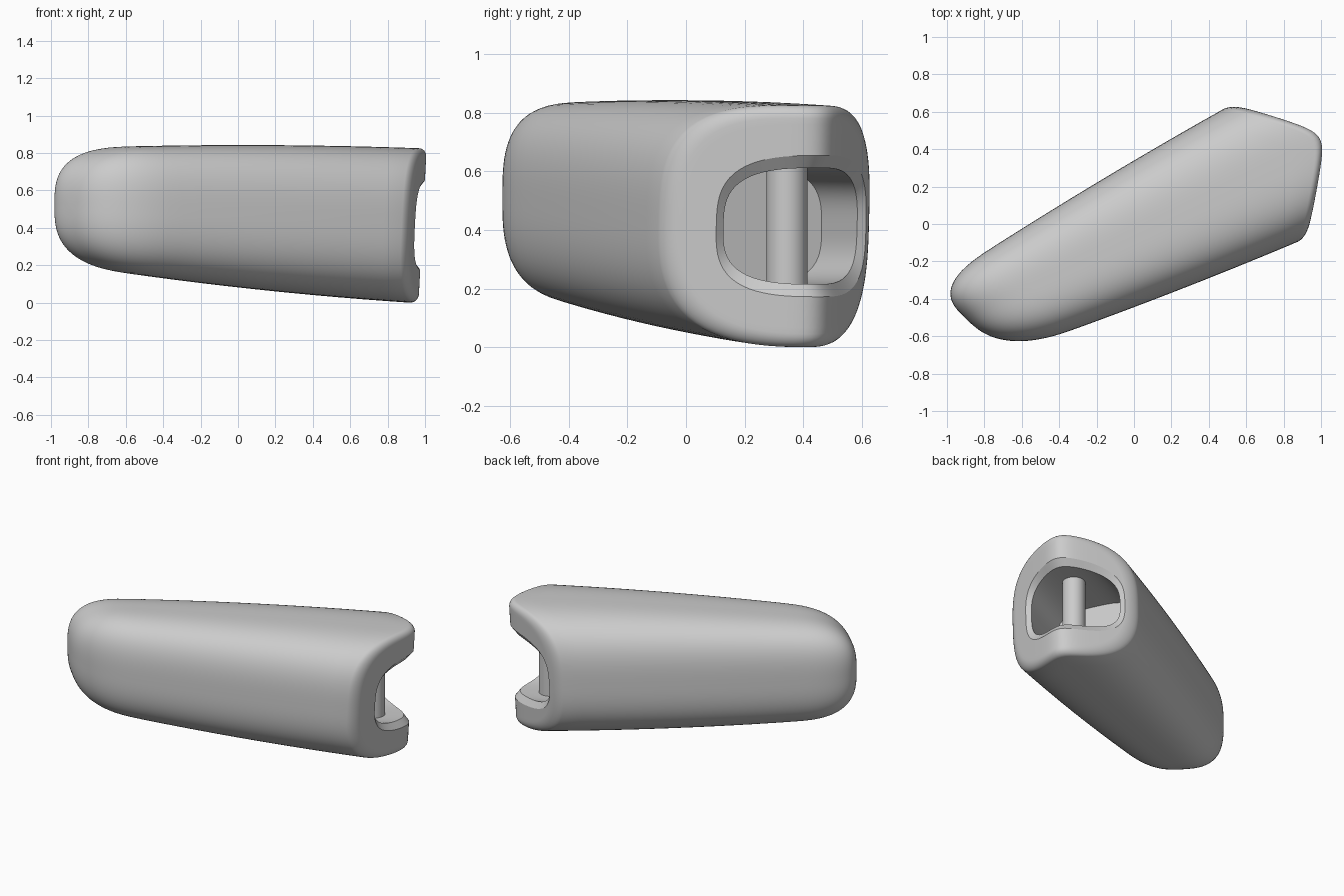
import bpy, bmesh
from math import cos, sin, pi, radians, log, exp

cube = bpy.data.objects.get("Cube")
if cube:
    bpy.data.objects.remove(cube, do_unlink=True)

grey = bpy.data.materials.new("light_grey")
grey.use_nodes = True
grey.diffuse_color = (0.6, 0.6, 0.6, 1)
grey.node_tree.nodes["Principled BSDF"].inputs["Base Color"].default_value = grey.diffuse_color

ANGLE = radians(26)
SIDES = 96
MID = -0.062


def world(u, v, z):
    """Along-body u and sideways v to the tilted frame."""
    return (u * cos(ANGLE) - v * sin(ANGLE), u * sin(ANGLE) + v * cos(ANGLE), z)


def squircle(i, top, low):
    a = 2 * pi * i / SIDES
    c, s = cos(a), sin(a)
    p = top if s > 0 else low
    r = (abs(c) ** p + abs(s) ** p) ** (-1 / p)
    return c * r, s * r


def body_point(i, u, scale=1, inset=0):
    """Point on the tapering body section at u."""
    c, s = squircle(i, 3.1, 2.8)
    half_w = 0.355 + 0.085 * u - 0.02 * u * u
    top = 0.842 - 0.016 * u * u
    low = 0.08 - 0.1 * u + 0.02 * u * u
    v = MID + c * (half_w * scale - inset)
    z = (top + low) / 2 + s * ((top - low) / 2 * scale - inset)
    return v, z


def end_u(v, z):
    """Ridged open end: two slanted planes, softly joined."""
    k = 0.065
    a = 1.113 - 1.03 * v
    b = 1.141 + 0.72 * v
    return -k * log(exp(-a / k) + exp(-b / k)) + 0.058 * (z - 0.65)


def cap_point(i, u, scale):
    """Point on the closed end, skewed across its width."""
    v, z = body_point(i, u, scale)
    for n in range(3):
        skewed = u - 0.37 * (v - MID)
        v, z = body_point(i, skewed, scale)
    return skewed, v, z


def hole_point(i, grow_v, grow_z):
    c, s = squircle(i, 3.1, 3.1)
    return -0.014 + c * (0.275 + grow_v), 0.413 + s * (0.198 + grow_z)


rings = []
# Rounded closed end
for j in range(1, 19):
    a = j / 18 * pi / 2
    u = -0.62 - 0.41 * cos(a) ** 0.68
    rings.append([cap_point(i, u, sin(a) ** 0.68) for i in range(SIDES)])

# Tapering sides, up to the rounded lip
LIP = 0.045
start = rings[-1]
for j in range(1, 13):
    ring = []
    for i in range(SIDES):
        v, z = body_point(i, 0.85)
        for n in range(4):
            stop = end_u(v, z) - LIP
            v, z = body_point(i, stop)
        u = start[i][0] + (stop - start[i][0]) * j / 12
        ring.append((u, *body_point(i, u)))
    rings.append(ring)

# Rounded lip
last = rings[-1]
for j in range(1, 7):
    a = j / 6 * pi / 2
    ring = []
    for i in range(SIDES):
        v, z = body_point(i, last[i][0], 1, LIP * (1 - cos(a)))
        ring.append((end_u(v, z) - LIP * (1 - sin(a)), v, z))
    rings.append(ring)

# End face running in to the opening
edge = rings[-1]
for j in range(1, 7):
    t = j / 6
    ring = []
    for i in range(SIDES):
        hv, hz = hole_point(i, 0.033, 0.043)
        v = edge[i][1] * (1 - t) + hv * t
        z = edge[i][2] * (1 - t) + hz * t
        ring.append((end_u(v, z), v, z))
    rings.append(ring)

# Chamfered opening and pocket walls
pocket = [hole_point(i, 0, 0) for i in range(SIDES)]
rings.append([(end_u(v, z) - 0.035, v, z) for v, z in pocket])
rings.append([(0.52, v, z) for v, z in pocket])

bm = bmesh.new()
loops = [[bm.verts.new(world(*p)) for p in ring] for ring in rings]
for a, b in zip(loops, loops[1:]):
    for i in range(SIDES):
        n = (i + 1) % SIDES
        bm.faces.new((a[i], a[n], b[n], b[i]))
tip = bm.verts.new(world(*cap_point(0, -1.03, 0)))
for i in range(SIDES):
    bm.faces.new((tip, loops[0][(i + 1) % SIDES], loops[0][i]))
bm.faces.new(loops[-1])
bmesh.ops.recalc_face_normals(bm, faces=bm.faces)
mesh = bpy.data.meshes.new("shell")
bm.to_mesh(mesh)
bm.free()
shell = bpy.data.objects.new("shell", mesh)
bpy.context.collection.objects.link(shell)

# Upright pin across the opening
bpy.ops.mesh.primitive_cylinder_add(vertices=48, radius=0.07, depth=0.43,
                                    location=world(0.84, -0.027, 0.413))
pin = bpy.context.object
pin.name = "cross_pin"

for obj in (shell, pin):
    obj.data.materials.append(grey)
    bpy.ops.object.select_all(action="DESELECT")
    obj.select_set(True)
    bpy.context.view_layer.objects.active = obj
    bpy.ops.object.shade_smooth_by_angle(angle=radians(30))
